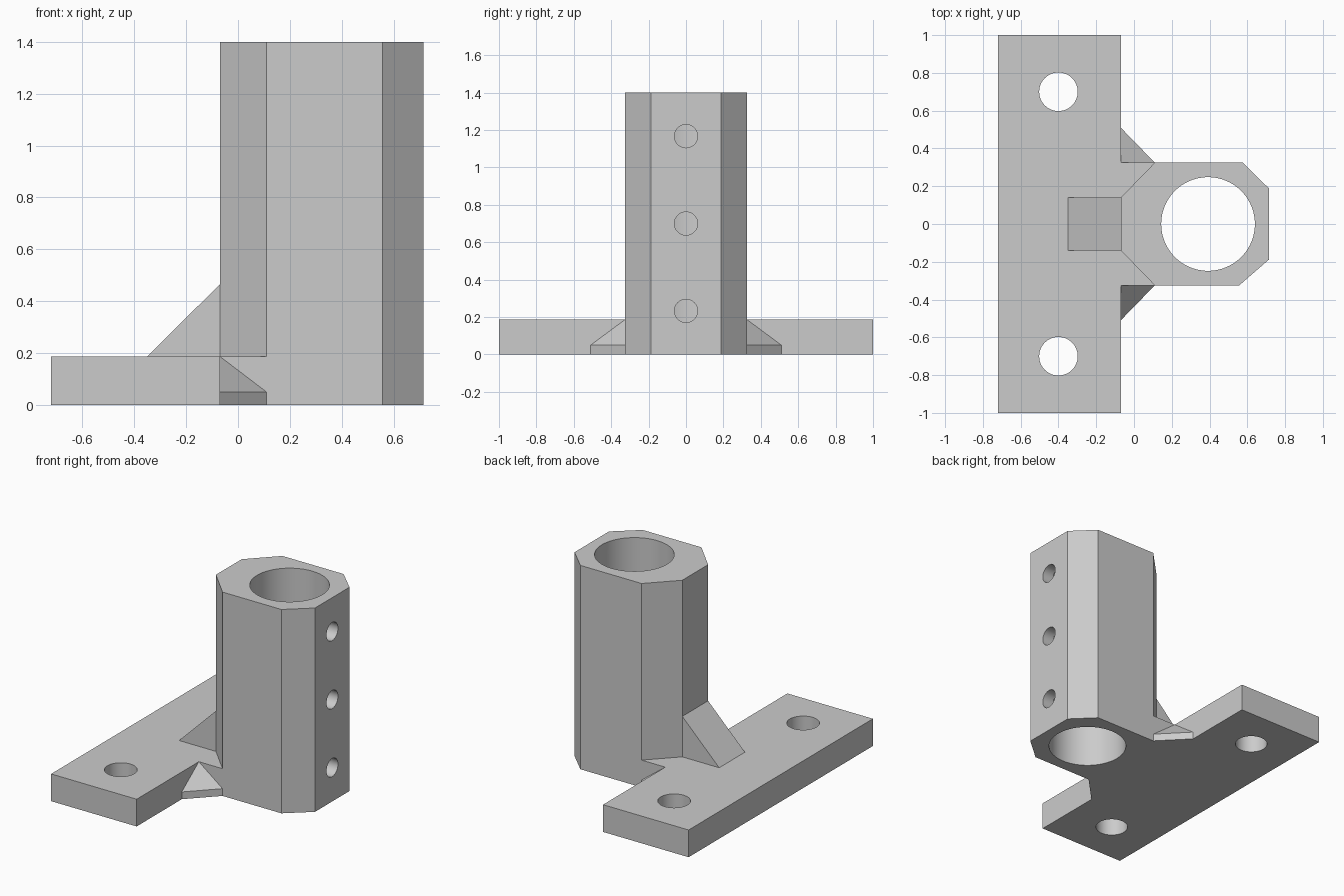
import bpy
import bmesh
from mathutils import Matrix, Vector

cube = bpy.data.objects.get("Cube")
if cube:
    bpy.data.objects.remove(cube, do_unlink=True)

BASE_TOP, HEIGHT = 0.187, 1.4

grey = bpy.data.materials.new("light_grey")
grey.use_nodes = True
grey.diffuse_color = (0.6, 0.6, 0.6, 1)
grey.node_tree.nodes["Principled BSDF"].inputs["Base Color"].default_value = (0.6, 0.6, 0.6, 1)


def finish(name, bm):
    bmesh.ops.recalc_face_normals(bm, faces=bm.faces)
    mesh = bpy.data.meshes.new(name)
    bm.to_mesh(mesh)
    bm.free()
    mesh.materials.append(grey)
    obj = bpy.data.objects.new(name, mesh)
    bpy.context.collection.objects.link(obj)
    return obj


def prism(name, outline, height):
    """Extrude a plan outline up from the ground."""
    bm = bmesh.new()
    face = bm.faces.new([bm.verts.new((x, y, 0)) for x, y in outline])
    top = bmesh.ops.extrude_face_region(bm, geom=[face])["geom"]
    verts = [v for v in top if isinstance(v, bmesh.types.BMVert)]
    bmesh.ops.translate(bm, verts=verts, vec=(0, 0, height))
    return finish(name, bm)


def wedge(name, points):
    """Six-cornered wedge: two matching triangles joined by three quads."""
    bm = bmesh.new()
    v = [bm.verts.new(p) for p in points]
    for ids in ((0, 1, 2), (3, 4, 5), (0, 1, 4, 3), (1, 2, 5, 4), (2, 0, 3, 5)):
        bm.faces.new([v[i] for i in ids])
    return finish(name, bm)


def cylinder(name, centre, radius, depth, axis, sides=64):
    bm = bmesh.new()
    turn = Vector((0, 0, 1)).rotation_difference(Vector(axis)).to_matrix().to_4x4()
    bmesh.ops.create_cone(bm, cap_ends=True, segments=sides, radius1=radius,
                          radius2=radius, depth=depth,
                          matrix=Matrix.Translation(centre) @ turn)
    return finish(name, bm)


def combine(target, tool, operation):
    tool.hide_render = True
    mod = target.modifiers.new(operation.title(), 'BOOLEAN')
    mod.operation, mod.solver, mod.object = operation, 'EXACT', tool
    bpy.context.view_layer.objects.active = target
    bpy.ops.object.modifier_apply(modifier=mod.name)
    bpy.data.objects.remove(tool, do_unlink=True)


# Flat base with a short tongue under the column
half = [(-0.72, 1), (-0.07, 1), (-0.07, 0.325), (0.11, 0.325)]
bracket = prism("mounting_bracket",
                half + [(x, -y) for x, y in reversed(half)], BASE_TOP)

# Chamfered column
column = prism("column", [(-0.07, 0.14), (0.11, 0.325), (0.575, 0.325), (0.716, 0.187),
                          (0.716, -0.187), (0.557, -0.325), (0.11, -0.325),
                          (-0.07, -0.14)], HEIGHT)
combine(bracket, column, 'UNION')

# Sloping brace behind the column
slope = [(-0.35, BASE_TOP), (-0.07, BASE_TOP), (-0.07, 0.465)]
brace = wedge("rear_brace", [(x, y, z) for y in (-0.14, 0.14) for x, z in slope])
combine(bracket, brace, 'UNION')

# Corner braces on both sides
for side in (-1, 1):
    plan = [(-0.07, 0.51, 0.05), (-0.07, 0.325, BASE_TOP), (0.11, 0.325, 0.05)]
    brace = wedge("corner_brace", [(x, side * y, 0) for x, y, z in plan]
                  + [(x, side * y, z) for x, y, z in plan])
    combine(bracket, brace, 'UNION')

# Bore, bolt holes and the row of screw holes into the bore
combine(bracket, cylinder("bore", (0.392, 0, 0.7), 0.248, 2, (0, 0, 1), 96), 'DIFFERENCE')
for y in (-0.7, 0.7):
    combine(bracket, cylinder("bolt_hole", (-0.4, y, 0), 0.102, 1, (0, 0, 1)), 'DIFFERENCE')
for z in (0.233, 0.7, 1.167):
    combine(bracket, cylinder("screw_hole", (0.65, 0, z), 0.062, 0.4, (1, 0, 0), 48), 'DIFFERENCE')

# Smooth holes, crisp edges
bpy.ops.object.select_all(action='DESELECT')
bracket.select_set(True)
bpy.context.view_layer.objects.active = bracket
bpy.ops.object.shade_smooth_by_angle(angle=0.4)
